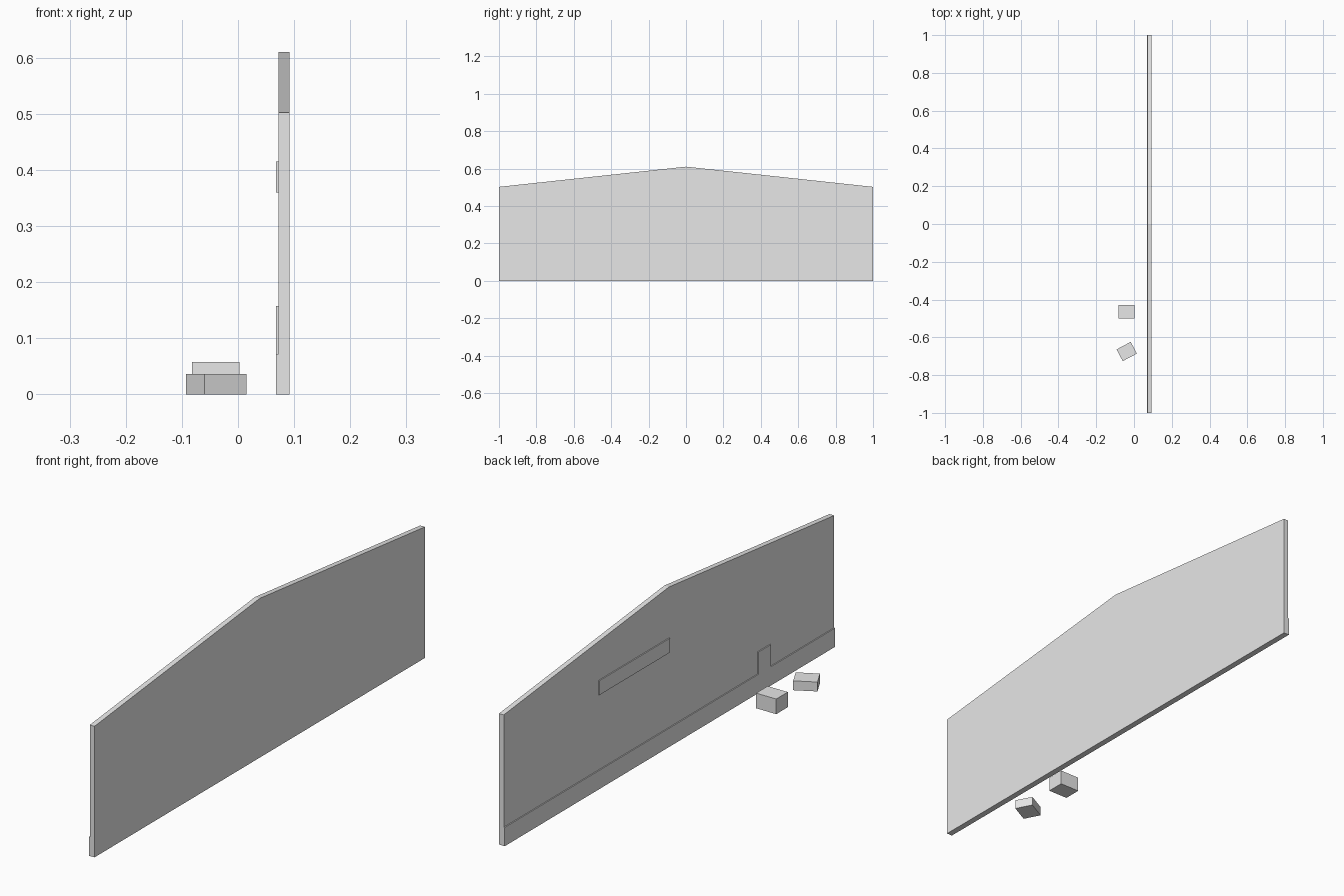
import bpy
import bmesh
import math

cube = bpy.data.objects.get("Cube")
if cube:
    bpy.data.objects.remove(cube, do_unlink=True)

grey = bpy.data.materials.new("light_grey")
grey.use_nodes = True
grey.diffuse_color = (0.8, 0.8, 0.8, 1)
grey.node_tree.nodes["Principled BSDF"].inputs["Base Color"].default_value = (0.8, 0.8, 0.8, 1)


def add_object(name, bm):
    bmesh.ops.recalc_face_normals(bm, faces=bm.faces[:])
    mesh = bpy.data.meshes.new(name)
    bm.to_mesh(mesh)
    bm.free()
    mesh.materials.append(grey)
    obj = bpy.data.objects.new(name, mesh)
    bpy.context.collection.objects.link(obj)
    return obj


def slab(name, outline, x0, x1):
    """Extrude a (y, z) outline along x from x0 to x1."""
    bm = bmesh.new()
    face = bm.faces.new([bm.verts.new((x0, y, z)) for y, z in outline])
    side = bmesh.ops.extrude_face_region(bm, geom=[face])["geom"]
    verts = [v for v in side if isinstance(v, bmesh.types.BMVert)]
    bmesh.ops.translate(bm, verts=verts, vec=(x1 - x0, 0, 0))
    return add_object(name, bm)


def block(name, x, y, size, angle=0):
    """Box standing on the ground, turned about z."""
    bm = bmesh.new()
    bmesh.ops.create_cube(bm, size=1)
    bmesh.ops.scale(bm, verts=bm.verts[:], vec=size)
    obj = add_object(name, bm)
    obj.location = (x, y, size[2] / 2)
    obj.rotation_euler.z = math.radians(angle)
    return obj


# Gabled wall
wall_face, wall_back, trim_face = 0.072, 0.092, 0.068
slab("gable_wall", [(-1, 0), (1, 0), (1, 0.502), (0, 0.61), (-1, 0.502)], wall_face, wall_back)

# Raised base strip with a door-height tab
strip, tab = 0.072, 0.157
slab("base_strip", [(-1, 0), (1, 0), (1, strip), (-0.536, strip), (-0.536, tab),
                    (-0.612, tab), (-0.612, strip), (-1, strip)], trim_face, wall_face)

# Raised panel high on the wall
slab("wall_panel", [(0, 0.36), (0.427, 0.36), (0.427, 0.415), (0, 0.415)], trim_face, wall_face)

# Loose crates in front of the wall
block("tall_crate", -0.0395, -0.464, (0.085, 0.07, 0.058))
block("low_crate", -0.0385, -0.675, (0.085, 0.07, 0.036), 28)
